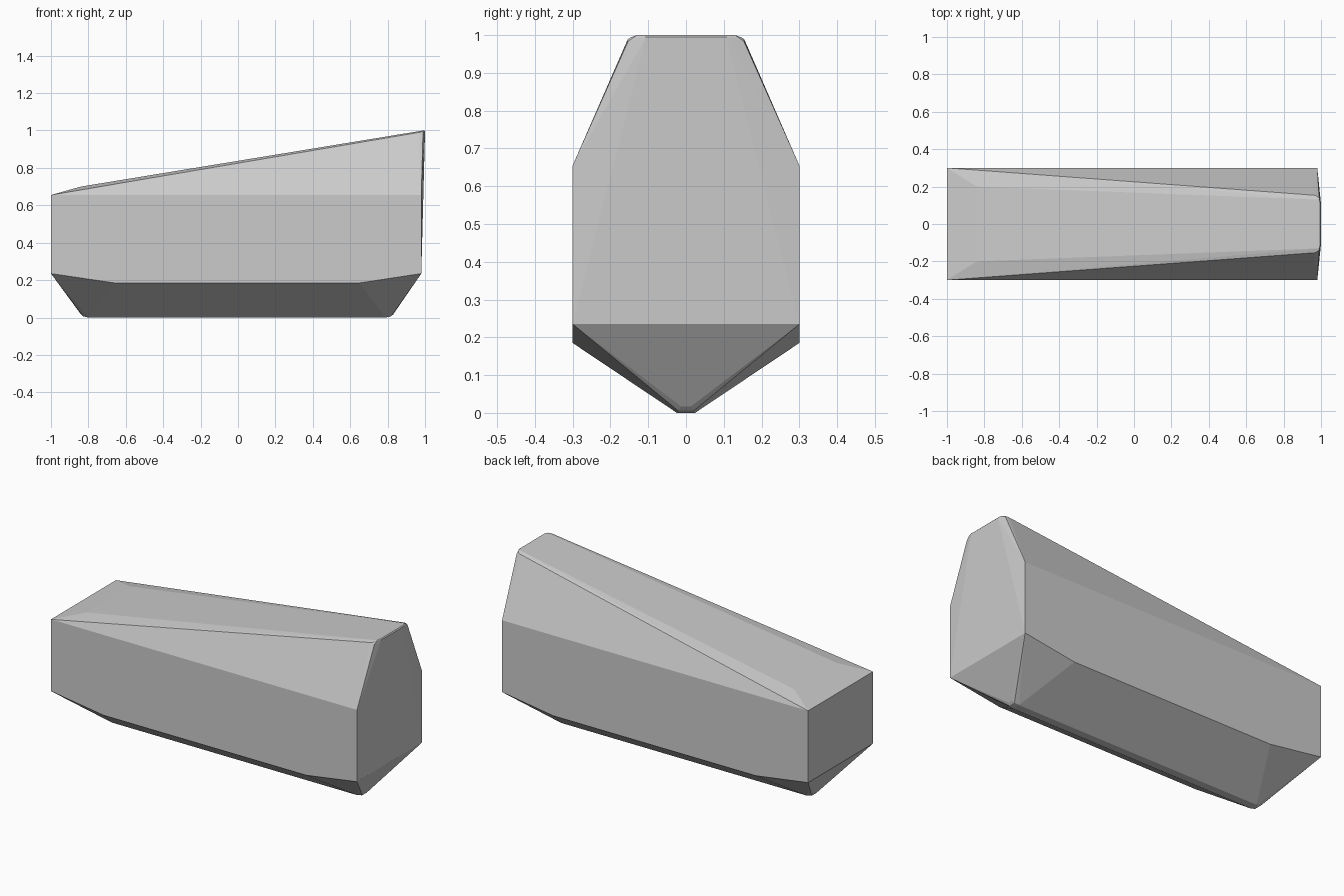
import bpy, bmesh, math

if "Cube" in bpy.data.objects:
    bpy.data.objects.remove(bpy.data.objects["Cube"])

# Half outline points (y >= 0), mirrored across y = 0
half = [
    (-1.0, 0.3, 0.235), (-1.0, 0.3, 0.655),      # left end
    (0.98, 0.3, 0.235), (0.98, 0.3, 0.655),      # right end
    (-0.66, 0.3, 0.185), (0.65, 0.3, 0.185),     # lower side break
    (-0.84, 0.2, 0.70),                          # upper ridge start
]

# Rounded upper corner at the tall end
for i in range(5):
    a = math.radians(22.5 * i)
    half.append((0.955 + 0.04 * math.sin(a), 0.12 + 0.036 * math.cos(a),
                 0.985 + 0.013 * math.sin(a)))
half += [(0.99, 0.130, 1.0), (1.0, 0.105, 0.995), (0.995, 0.11, 1.0),
         (0.989, 0.153, 0.984)]

# Rounded keel tips
for s in (-1, 1):
    k = 0.01 if s > 0 else 0.0
    half += [(s * (0.84 - k), 0.013, 0.017), (s * (0.828 - k), 0.021, 0.006),
             (s * (0.80 - k), 0.024, 0.0)]

# Faceted hull wrapped around the points
bm = bmesh.new()
for x, y, z in half:
    for s in (-1, 1):
        bm.verts.new((x, s * y, z))
res = bmesh.ops.convex_hull(bm, input=bm.verts[:])
loose = [v for v in bm.verts if not v.link_faces]
bmesh.ops.delete(bm, geom=loose, context='VERTS')
bmesh.ops.dissolve_limit(bm, angle_limit=math.radians(0.3),
                         verts=bm.verts[:], edges=bm.edges[:])
bmesh.ops.recalc_face_normals(bm, faces=bm.faces[:])
mesh = bpy.data.meshes.new("faceted_body")
bm.to_mesh(mesh)
bm.free()
body = bpy.data.objects.new("faceted_body", mesh)
bpy.context.collection.objects.link(body)
